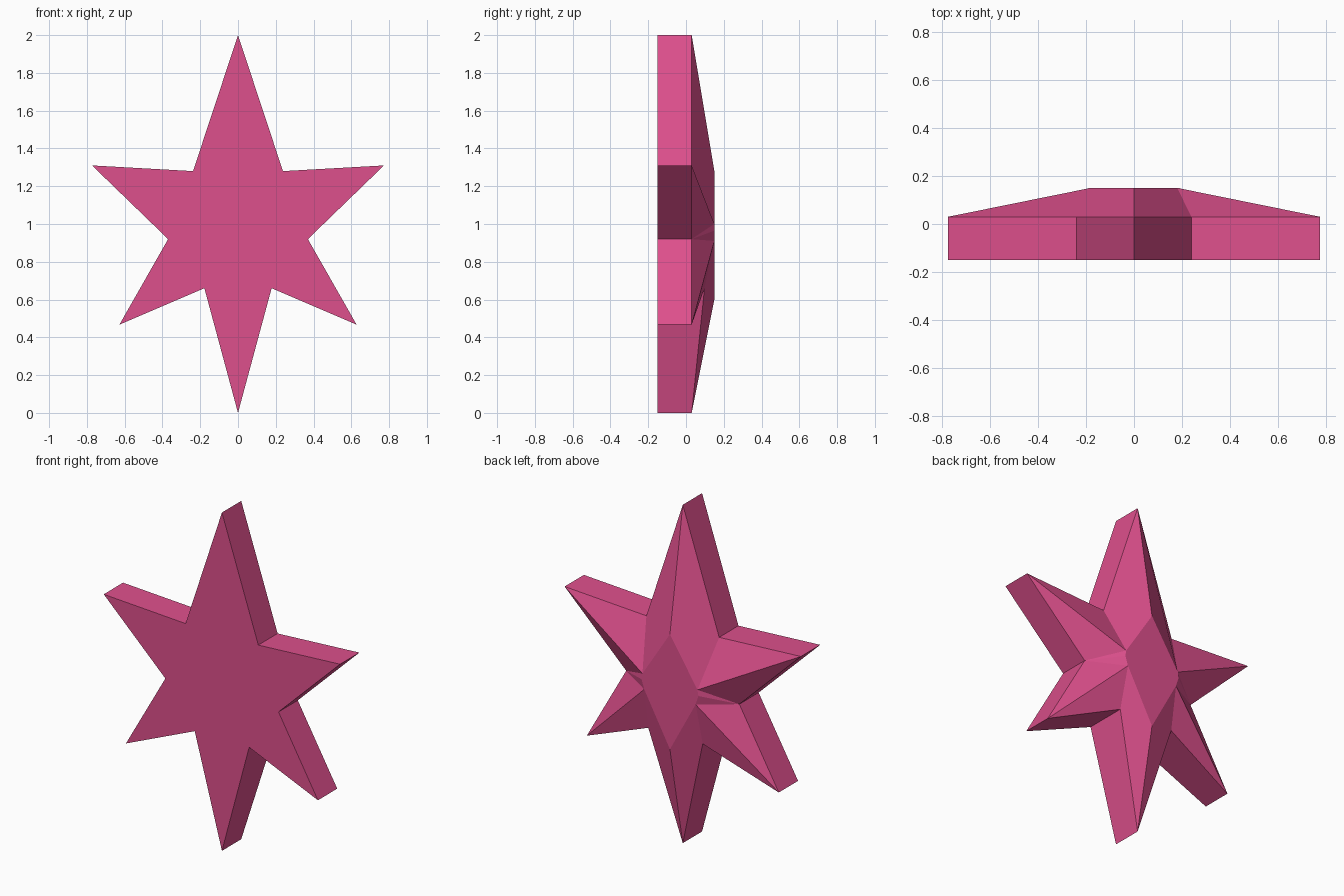
import bpy, bmesh

if "Cube" in bpy.data.objects:
    bpy.data.objects.remove(bpy.data.objects["Cube"])

# Right half of the star outline, top to bottom: (x, z, y of the rear rim)
rim = [(0, 2.0, .03), (.238, 1.28, .03), (.773, 1.31, .03), (.37, .92, .03),
       (.628, .467, .03), (.178, .66, .098), (0, 0, .03)]
# Right half of the flat rear plateau, top to bottom: (x, z)
plateau = [(0, 1.28), (.18, 1.0), (.186, .965), (.168, .91), (0, .6)]
FRONT, BACK = -.15, .15
# Sloped rear facets: rim indices, then plateau indices
facets = [((0, 1), (1, 0)), ((1, 2), (1,)), ((2, 3), (1,)), ((3,), (2, 1)),
          ((3,), (3, 2)), ((3, 4), (3,)), ((4, 5), (3,)), ((5, 6), (4, 3))]

pink = bpy.data.materials.new("pink")
pink.diffuse_color = (.73, .08, .265, 1)
pink.use_nodes = True
pink.node_tree.nodes["Principled BSDF"].inputs["Base Color"].default_value = pink.diffuse_color

bm = bmesh.new()


def mirrored_ring(half):
    """Verts of the right half, and the matching left half sharing the axis points."""
    right = [bm.verts.new(p) for p in half]
    left = [v if abs(v.co.x) < 1e-6 else bm.verts.new((-v.co.x, v.co.y, v.co.z)) for v in right]
    return right, left


front = mirrored_ring([(x, FRONT, z) for x, z, y in rim])
rear = mirrored_ring([(x, y, z) for x, z, y in rim])
top = mirrored_ring([(x, BACK, z) for x, z in plateau])

for f, r, t in zip(front, rear, top):
    # Side walls
    for i in range(len(rim) - 1):
        bm.faces.new((f[i], f[i + 1], r[i + 1], r[i]))
    # Sloped rear facets
    for a, b in facets:
        bm.faces.new([r[i] for i in a] + [t[i] for i in b])

# Flat front and flat rear plateau
for right, left in (front, top):
    bm.faces.new(right + left[-2:0:-1])

bmesh.ops.recalc_face_normals(bm, faces=bm.faces)
mesh = bpy.data.meshes.new("star")
bm.to_mesh(mesh)
bm.free()
mesh.materials.append(pink)
star = bpy.data.objects.new("star", mesh)
bpy.context.collection.objects.link(star)
